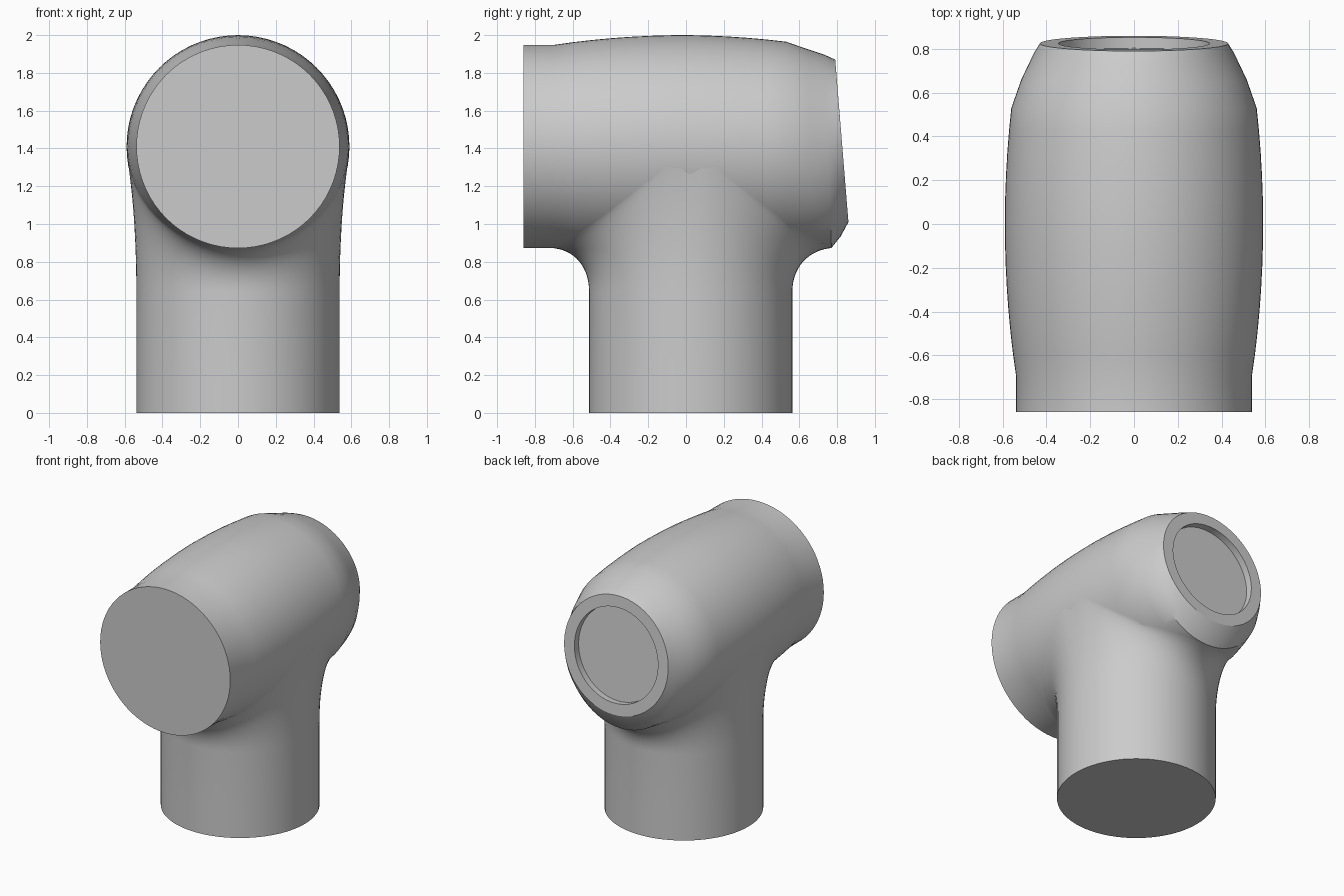
import bpy, bmesh, math
from mathutils import Vector

cube = bpy.data.objects.get("Cube")
if cube:
    bpy.data.objects.remove(cube, do_unlink=True)

SEG = 72
AXIS_Z = 1.41       # height of the barrel axis
PIPE_R = 0.538      # radius of both plain pipe ends
STEM_Y = 0.025      # stem axis offset
STEM_TOP = 0.64     # where the fillet leaves the stem

grey = bpy.data.materials.new("plain_grey")
grey.use_nodes = True
grey.diffuse_color = (0.6, 0.6, 0.6, 1)
grey.node_tree.nodes["Principled BSDF"].inputs["Base Color"].default_value = (0.6, 0.6, 0.6, 1)


def loft(name, rings, cap_start=True, cap_end=True):
    """Skin a list of closed point rings and shade it smooth."""
    bm = bmesh.new()
    rows = [[bm.verts.new(p) for p in ring] for ring in rings]
    for low, high in zip(rows, rows[1:]):
        for i in range(SEG):
            j = (i + 1) % SEG
            bm.faces.new((low[i], low[j], high[j], high[i]))
    if cap_start:
        bm.faces.new(rows[0])
    if cap_end:
        bm.faces.new(rows[-1])
    bmesh.ops.recalc_face_normals(bm, faces=bm.faces)
    mesh = bpy.data.meshes.new(name)
    bm.to_mesh(mesh)
    bm.free()
    mesh.materials.append(grey)
    obj = bpy.data.objects.new(name, mesh)
    bpy.context.collection.objects.link(obj)
    bpy.ops.object.select_all(action='DESELECT')
    obj.select_set(True)
    bpy.context.view_layer.objects.active = obj
    bpy.ops.object.shade_smooth_by_angle(angle=math.radians(32))
    return obj


def ring_point(section, a):
    y, tilt, zc, rx, rz = section
    return Vector((rx * math.cos(a), y - tilt * math.sin(a), zc + rz * math.sin(a)))


angles = [2 * math.pi * i / SEG for i in range(SEG)]

# Barrel sections: y, tilt, centre height, half width, half height
sections = [(-0.86, 0, AXIS_Z, PIPE_R, PIPE_R), (-0.70, 0, AXIS_Z, PIPE_R, PIPE_R)]
for step in range(1, 13):
    y = -0.70 + 1.23 * step / 12
    r = 0.59 - 0.105 * y * y
    sections.append((y, 0, AXIS_Z - 0.01 * max(y, 0), r, r))
sections += [
    (0.66, 0.015, 1.395, 0.515, 0.53),
    (0.75, 0.02, 1.385, 0.472, 0.512),
    (0.79, 0.03, 1.41, 0.452, 0.474),
    (0.825, 0.035, 1.44, 0.43, 0.43),
]
# Shallow round recess in the tilted back end
recess = [(0.825, 0.028, 1.44, 0.345, 0.345), (0.775, 0.028, 1.436, 0.345, 0.345)]
loft("barrel", [[ring_point(s, a) for a in angles] for s in sections + recess])


def barrel_point(y, a):
    """Point on the barrel at a section position and angle."""
    for s, t in zip(sections, sections[1:]):
        if y <= t[0]:
            f = (y - s[0]) / (t[0] - s[0])
            return ring_point(s, a).lerp(ring_point(t, a), f)
    return ring_point(sections[-1], a)


def fillet_point(theta, t):
    """Bezier from the stem rim up onto the underside of the barrel."""
    c, s = math.cos(theta), math.sin(theta)
    under = math.atan2(-abs(s), c)
    start = Vector((PIPE_R * c, STEM_Y + PIPE_R * s, STEM_TOP))
    end = barrel_point(STEM_Y + 0.72 * s, under)
    h0 = start + Vector((0, 0, 0.58 * (end.z - start.z)))
    h1 = end.lerp(barrel_point(start.y, under), 0.58)
    u = 1 - t
    return u**3 * start + 3 * u * u * t * h0 + 3 * u * t * t * h1 + t**3 * end


# Stem: straight pipe that flares into the barrel
stem_rings = [[(PIPE_R * math.cos(a), STEM_Y + PIPE_R * math.sin(a), z) for a in angles]
              for z in (0, 0.17)]
STEPS = 14
for k in range(STEPS + 1):
    stem_rings.append([fillet_point(a, k / STEPS) for a in angles])
# Tuck the upper rim just inside the barrel
core = Vector((0, 0, AXIS_Z))
stem_rings.append([core + (Vector(p) - core) * 0.97 for p in stem_rings[-1]])
loft("stem", stem_rings, cap_end=False)
